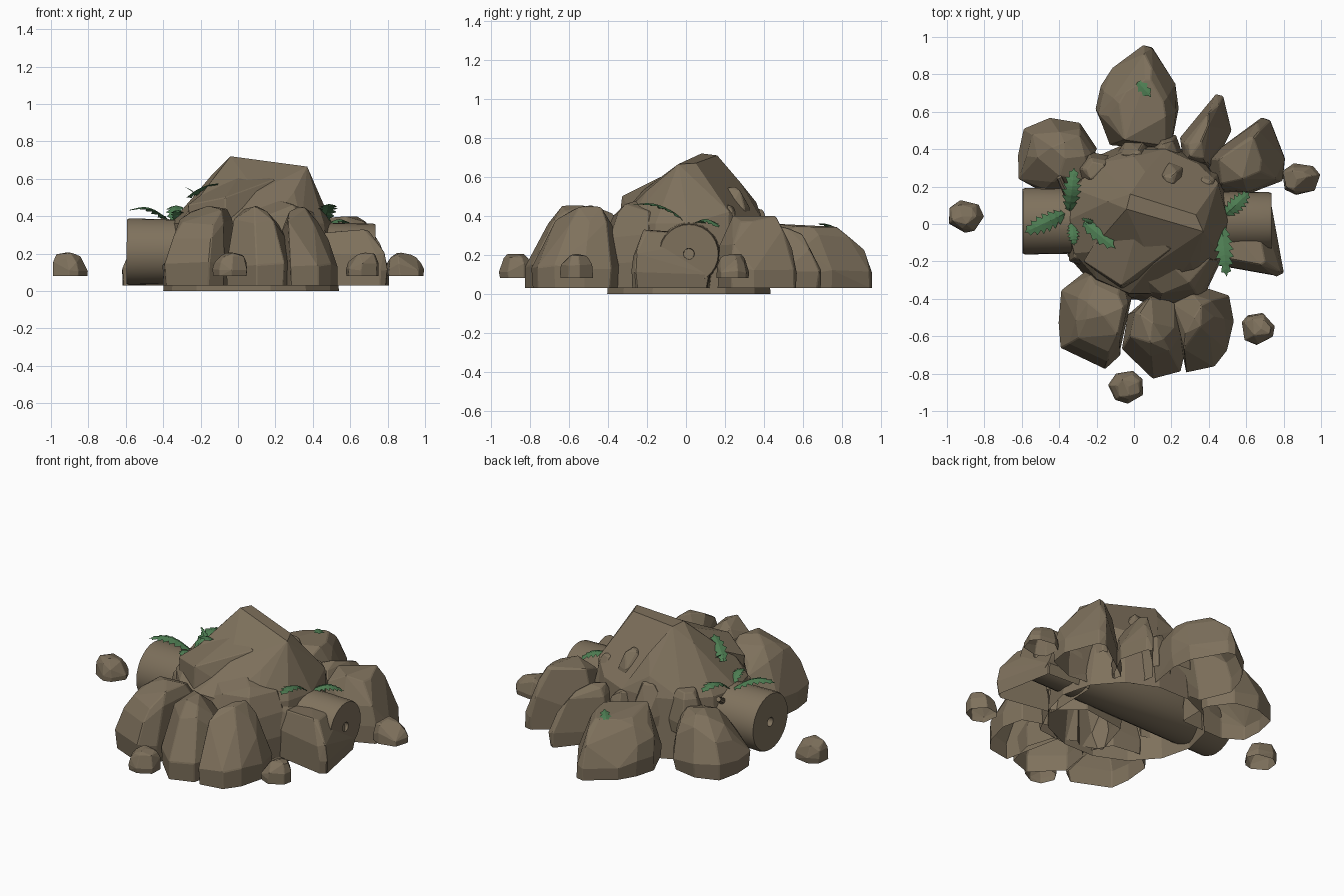
import bpy, bmesh, math, random
from mathutils import Vector

cube = bpy.data.objects.get("Cube")
if cube:
    bpy.data.objects.remove(cube, do_unlink=True)


def material(name, colour):
    mat = bpy.data.materials.new(name)
    mat.use_nodes = True
    mat.diffuse_color = colour
    mat.node_tree.nodes["Principled BSDF"].inputs["Base Color"].default_value = colour
    return mat


STONE = material("stone brown", (0.21, 0.165, 0.108, 1))
LEAF = material("fern green", (0.075, 0.205, 0.085, 1))
GROUND = 0.03


def finish(name, bm, mat):
    mesh = bpy.data.meshes.new(name)
    bm.to_mesh(mesh)
    bm.free()
    mesh.materials.append(mat)
    obj = bpy.data.objects.new(name, mesh)
    bpy.context.collection.objects.link(obj)
    return obj


def hull(name, points, bevel=0.005):
    """Faceted stone shell wrapped around a cloud of points, open underneath."""
    bm = bmesh.new()
    for p in points:
        bm.verts.new(p)
    bmesh.ops.convex_hull(bm, input=bm.verts)
    loose = [v for v in bm.verts if not v.link_faces]
    bmesh.ops.delete(bm, geom=loose, context='VERTS')
    bmesh.ops.dissolve_limit(bm, angle_limit=math.radians(9), verts=bm.verts, edges=bm.edges)
    bmesh.ops.recalc_face_normals(bm, faces=bm.faces)
    under = [f for f in bm.faces if f.normal.z < -0.9]
    bmesh.ops.delete(bm, geom=under, context='FACES')
    obj = finish(name, bm, STONE)
    if bevel:
        mod = obj.modifiers.new("worn edges", 'BEVEL')
        mod.width = bevel
        mod.segments = 1


def rock(name, plan, height, crown, seed, base=GROUND, crown_size=0.45, bevel=0.005):
    """Boulder with a given ground outline, rising in shrinking rings to a crown."""
    rng = random.Random(seed)
    mid = sum((Vector(p) for p in plan), Vector((0, 0))) / len(plan)
    rise = height - base
    shoulder = (1 + crown_size) / 2
    rings = ((0, 0.97, 0), (0.3, 1, 0), (0.62, shoulder + 0.14, 0.35),
             (0.85, shoulder - 0.05, 0.7), (1, crown_size, 1))
    points = []
    for level, size, drift in rings:
        centre = mid.lerp(Vector(crown), drift)
        for p in plan:
            # Skipping some points higher up leaves broad uneven facets
            if level > 0.5 and rng.random() < 0.3:
                continue
            q = centre + (Vector(p) - mid) * size * rng.uniform(0.96, 1.02)
            drop = rng.uniform(0, 0.1) if level else 0
            points.append((q.x, q.y, base + rise * (level - drop)))
    points.append((crown[0], crown[1], height))
    hull(name, points, bevel)


# Central mound with a ridge slanting across its top
mound = [(-0.04, 0.08, 0.72), (-0.02, 0.16, 0.71), (0.37, -0.04, 0.665), (0.33, 0.05, 0.67),
         (-0.14, 0.12, 0.62), (-0.2, 0.13, 0.53), (-0.24, -0.15, 0.46), (-0.3, 0.12, 0.39),
         (0.42, 0.0, 0.56), (0.06, 0.28, 0.57), (0.3, 0.25, 0.48), (0.0, 0.36, 0.47),
         (0.45, 0.22, 0.42), (0.46, -0.05, 0.38), (0.1, -0.22, 0.53), (0.3, -0.2, 0.53)]
for i in range(14):
    a = math.tau * i / 14
    for z, s in ((0, 1), (0.12, 1.0), (0.36, 0.92)):
        mound.append((0.07 + 0.47 * s * math.cos(a), 0.015 + 0.43 * s * math.sin(a), z))
hull("central_mound", mound, bevel=0)

# Slabs and chunks leaning on the mound
hull("front_slab", [(-0.27, -0.2, 0.46), (-0.07, -0.33, 0.5), (0.2, -0.13, 0.6),
                    (0.02, -0.02, 0.63), (-0.18, -0.05, 0.53), (-0.25, -0.22, 0.25),
                    (-0.06, -0.36, 0.25), (0.25, -0.2, 0.3), (0.1, 0.1, 0.4)])
rock("front_shelf", [(-0.08, -0.36), (0.13, -0.45), (0.36, -0.42), (0.47, -0.2),
                     (0.3, -0.05), (0, -0.1)], 0.49, (0.2, -0.22), 4, crown_size=0.6)
chunks = [(0.0, 0.36, 0.1, 0.44), (0.17, 0.39, 0.1, 0.36), (-0.2, 0.28, 0.12, 0.42),
          (0.2, 0.25, 0.09, 0.55), (0.38, 0.2, 0.1, 0.46), (-0.27, -0.15, 0.09, 0.38),
          (0.42, -0.15, 0.09, 0.38)]
for i, (x, y, r, top) in enumerate(chunks):
    ring = [(x + r * math.cos(k + i), y + r * math.sin(k + i)) for k in range(6)]
    rock(f"mound_chunk_{i + 1}", ring, top, (x, y), 20 + i, base=top - 0.25)

# Boulders around the mound
rock("back_boulder", [(-0.12, 0.84), (0.05, 0.96), (0.1, 0.95), (0.22, 0.75), (0.235, 0.62),
                      (0.2, 0.4), (-0.13, 0.42), (-0.21, 0.61), (-0.18, 0.74)],
     0.36, (0.04, 0.62), 1, crown_size=0.6)
rock("back_right_boulder", [(-0.62, 0.37), (-0.59, 0.51), (-0.45, 0.57), (-0.29, 0.54),
                            (-0.2, 0.4), (-0.2, 0.18), (-0.5, 0.17), (-0.62, 0.24)],
     0.37, (-0.37, 0.35), 2)
rock("back_left_wedge", [(0.24, 0.46), (0.44, 0.7), (0.475, 0.68), (0.52, 0.5),
                         (0.42, 0.3), (0.26, 0.32)], 0.36, (0.36, 0.44), 3)
rock("back_left_boulder", [(0.38, 0.35), (0.68, 0.57), (0.73, 0.56), (0.81, 0.35),
                           (0.795, 0.23), (0.62, 0.16), (0.45, 0.17)],
     0.4, (0.59, 0.34), 5, crown_size=0.55)
rock("left_boulder", [(0.42, -0.22), (0.76, -0.28), (0.8, -0.26), (0.73, 0.12), (0.42, 0.14)],
     0.33, (0.58, -0.09), 6, crown_size=0.7)
rock("front_right_boulder", [(-0.41, -0.53), (-0.395, -0.35), (-0.26, -0.25), (-0.07, -0.27),
                             (-0.01, -0.4), (-0.07, -0.7), (-0.155, -0.77), (-0.39, -0.66)],
     0.455, (-0.16, -0.49), 7, crown_size=0.5)
rock("front_middle_boulder", [(-0.07, -0.67), (0.1, -0.83), (0.25, -0.79), (0.29, -0.6),
                              (0.24, -0.42), (0.1, -0.36), (-0.03, -0.48)],
     0.455, (0.1, -0.53), 8, crown_size=0.45)
rock("front_left_boulder", [(0.2, -0.42), (0.35, -0.33), (0.51, -0.38), (0.535, -0.52),
                            (0.5, -0.68), (0.43, -0.77), (0.28, -0.79)],
     0.45, (0.32, -0.5), 9, crown_size=0.38)

# Scattered pebbles
pebbles = [(-0.9, 0.04, 0.2, -0.02), (0.89, 0.24, 0.22, -0.02),
           (0.66, -0.56, 0.19, 0.02), (-0.04, -0.87, 0.2, 0.01)]
for i, (x, y, width, lean) in enumerate(pebbles):
    rng = random.Random(50 + i)
    angles = [k * math.tau / 7 + i + rng.uniform(-0.2, 0.2) for k in range(7)]
    ring = [(x + width / 2 * math.cos(a), y + 0.09 * math.sin(a)) for a in angles]
    rock(f"pebble_{i + 1}", ring, 0.205, (x + lean, y), 40 + i, base=0.08,
         crown_size=0.55, bevel=0.003)


# Log running through the mound, with a small bore in each end
def lathe(name, start, end, profile, sides):
    start, end = Vector(start), Vector(end)
    turn = (end - start).to_track_quat('Z', 'Y')
    bm = bmesh.new()
    rings = []
    for along, radius in profile:
        centre = start.lerp(end, along)
        rings.append([bm.verts.new(centre + turn @ Vector((radius * math.cos(a), radius * math.sin(a), 0)))
                      for a in (math.tau * k / sides for k in range(sides))])
    for lower, upper in zip(rings, rings[1:]):
        for k in range(sides):
            n = (k + 1) % sides
            bm.faces.new((lower[k], lower[n], upper[n], upper[k]))
    bm.faces.new(rings[0][::-1])
    bm.faces.new(rings[-1])
    bmesh.ops.recalc_face_normals(bm, faces=bm.faces)
    obj = finish(name, bm, STONE)
    bpy.ops.object.select_all(action='DESELECT')
    obj.select_set(True)
    bpy.context.view_layer.objects.active = obj
    bpy.ops.object.shade_smooth_by_angle(angle=math.radians(35))


lathe("log", (-0.595, 0.015, 0.21), (0.735, 0.015, 0.205),
      [(0.04, 0.025), (0, 0.028), (0, 0.172), (0.01, 0.178), (0.99, 0.155), (1, 0.15),
       (1, 0.028), (0.96, 0.025)], 28)
lathe("twig_stub", (-0.33, 0.1, 0.3), (-0.4, 0.25, 0.39), [(0, 0.022), (1, 0.015)], 8)


# Arched fern fronds with saw-toothed edges
def frond(name, base, tip, width, arch, teeth=7):
    base, tip = Vector(base), Vector(tip)
    run = tip - base
    side = run.cross(Vector((0, 0, 1))).normalized()
    bm = bmesh.new()
    rows = []
    for i in range(teeth * 2 + 1):
        t = i / (teeth * 2)
        spread = width * math.sin(math.pi * (0.12 + 0.88 * t)) ** 0.7 if t < 1 else 0.001
        if i % 2:
            spread *= 0.55
        spine = base + run * t + Vector((0, 0, arch * math.sin(math.pi * t)))
        sweep = run * (0.05 if i % 2 == 0 and t < 1 else 0)
        droop = Vector((0, 0, -0.3 * spread))
        rows.append([bm.verts.new(p) for p in
                     (spine - side * spread + sweep + droop, spine, spine + side * spread + sweep + droop)])
    for a, b in zip(rows, rows[1:]):
        for k in (0, 1):
            bm.faces.new((a[k], a[k + 1], b[k + 1], b[k]))
    finish(name, bm, LEAF)


fronds = [((-0.37, 0.055, 0.38), (-0.585, -0.045, 0.43), 0.055, 0.04),
          ((-0.345, 0.07, 0.38), (-0.32, 0.3, 0.43), 0.052, 0.05),
          ((-0.33, 0.01, 0.38), (-0.32, -0.115, 0.42), 0.035, 0.03),
          ((-0.2, 0.0, 0.49), (-0.28, 0.03, 0.555), 0.015, 0.01),
          ((0.49, 0.05, 0.365), (0.615, 0.17, 0.34), 0.05, 0.03),
          ((0.47, -0.01, 0.38), (0.495, -0.28, 0.455), 0.052, 0.04)]
for i, (base, tip, width, arch) in enumerate(fronds):
    frond(f"fern_frond_{i + 1}", base, tip, width, arch)

# Fronds pressed against the stone
frond("slab_frond", (-0.27, 0.01, 0.5), (-0.1, -0.13, 0.575), 0.045, 0.02, 5)
frond("boulder_frond", (0.02, 0.76, 0.345), (0.09, 0.68, 0.362), 0.035, 0.005, 3)
